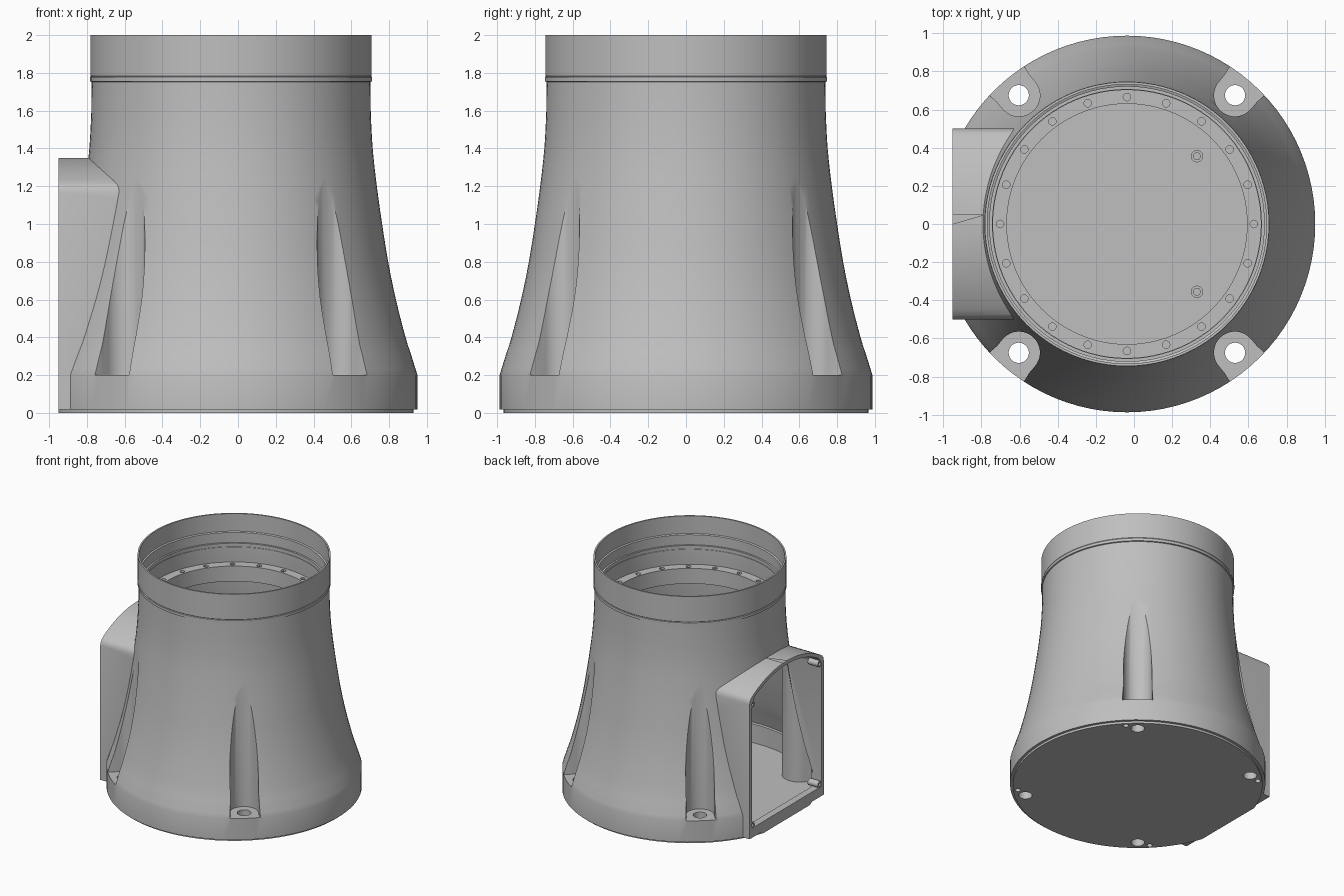
import bpy, bmesh, math
from mathutils import Vector

if "Cube" in bpy.data.objects:
    bpy.data.objects.remove(bpy.data.objects["Cube"], do_unlink=True)

AX = -0.037          # x of the round body's axis
FACE = -0.95         # x of the flat window face
SEG = 96

grey = bpy.data.materials.new("plain grey")
grey.use_nodes = True
grey.diffuse_color = (0.52, 0.52, 0.52, 1)
grey.node_tree.nodes["Principled BSDF"].inputs["Base Color"].default_value = (0.52, 0.52, 0.52, 1)


def make(name, bm):
    bmesh.ops.recalc_face_normals(bm, faces=bm.faces)
    me = bpy.data.meshes.new(name)
    bm.to_mesh(me)
    bm.free()
    me.materials.append(grey)
    ob = bpy.data.objects.new(name, me)
    bpy.context.collection.objects.link(ob)
    return ob


def lathe(name, pts, closed=False):
    """Revolve (radius, z) points round the body axis; open profiles get end caps."""
    bm = bmesh.new()
    rings = []
    for r, z in pts:
        rings.append([bm.verts.new((AX + r * math.cos(2 * math.pi * i / SEG),
                                    r * math.sin(2 * math.pi * i / SEG), z)) for i in range(SEG)])
    pairs = list(zip(rings, rings[1:]))
    if closed:
        pairs.append((rings[-1], rings[0]))
    else:
        bm.faces.new(rings[0])
        bm.faces.new(rings[-1])
    for a, b in pairs:
        for i in range(SEG):
            j = (i + 1) % SEG
            bm.faces.new((a[i], a[j], b[j], b[i]))
    return make(name, bm)


def prism(name, outline, offset):
    """Extrude a flat outline of 3D points along an offset vector."""
    bm = bmesh.new()
    a = [bm.verts.new(p) for p in outline]
    b = [bm.verts.new(Vector(p) + Vector(offset)) for p in outline]
    bm.faces.new(a)
    bm.faces.new(b)
    for i in range(len(a)):
        j = (i + 1) % len(a)
        bm.faces.new((a[i], a[j], b[j], b[i]))
    return make(name, bm)


def rod(name, x, y, z0, z1, r, n=24):
    return prism(name, [(x + r * math.cos(2 * math.pi * i / n),
                         y + r * math.sin(2 * math.pi * i / n), z0) for i in range(n)], (0, 0, z1 - z0))


def rod_x(name, y, z, x0, x1, r, n=16):
    return prism(name, [(x0, y + r * math.cos(2 * math.pi * i / n),
                         z + r * math.sin(2 * math.pi * i / n)) for i in range(n)], (x1 - x0, 0, 0))


def slab(x1):
    """Block filling everything with x below x1."""
    return prism("cutter", [(x1, -2, -1), (x1, 2, -1), (x1, 2, 3), (x1, -2, 3)], (-2, 0, 0))


def combine(ob, other, op="DIFFERENCE"):
    m = ob.modifiers.new("b", "BOOLEAN")
    m.operation, m.solver, m.object = op, "EXACT", other
    bpy.context.view_layer.objects.active = ob
    bpy.ops.object.modifier_apply(modifier=m.name)
    bpy.data.objects.remove(other, do_unlink=True)


def smooth_profile(pts, steps=3):
    """Catmull-Rom interpolation of (radius, z) points."""
    v = [Vector(p) for p in pts]
    v = [2 * v[0] - v[1]] + v + [2 * v[-1] - v[-2]]
    out = []
    for i in range(1, len(v) - 2):
        a, b, c, d = v[i - 1:i + 3]
        for k in range(steps):
            t = k / steps
            out.append(tuple(0.5 * (2 * b + (c - a) * t + (2 * a - 5 * b + 4 * c - d) * t * t
                                    + (3 * b - a - 3 * c + d) * t ** 3)))
    return out + [tuple(pts[-1])]


def pocket(sx, sy, half, z0, z1):
    """Upright slot round a bolt, open outwards."""
    ang = math.atan2(sy * 0.675, sx * 0.567)
    u = Vector((math.cos(ang), math.sin(ang), 0))
    t = Vector((-u.y, u.x, 0))
    o = Vector((AX, 0, z0))
    loc = [(1.2, half + 0.035), (0.99, half + 0.01), (0.93, half)]
    loc += [(0.88 - half * math.sin(a), half * math.cos(a))
            for a in [math.pi * i / 20 for i in range(21)]]
    loc += [(0.93, -half), (0.99, -half - 0.01), (1.2, -half - 0.035)]
    return prism("cutter", [o + u * a + t * b for a, b in loc], (0, 0, z1 - z0))


def arch(x, inset, bottom):
    """Arched window outline in the y-z plane."""
    R, cz = 0.908 - inset, 1.35 - 0.908
    w = 0.5 - inset
    side = [(w, bottom), (w, 1.165 - inset), (w - 0.006, 1.19 - inset), (w - 0.02, 1.21 - inset)]
    a0 = math.asin((w - 0.05) / R)
    top = [(R * math.sin(a0 * k / 10), cz + R * math.cos(a0 * k / 10)) for k in range(10, -11, -1)]
    pts = side + top + [(-y, z) for y, z in reversed(side)]
    return [(x, y, z) for y, z in pts]


CORNERS = [(sx, sy) for sx in (1, -1) for sy in (1, -1)]

# Flared body with flat window box
flare = smooth_profile([(0.987, 0.2), (0.956, 0.3), (0.924, 0.4), (0.873, 0.6), (0.832, 0.8),
                        (0.80, 1.0), (0.772, 1.2), (0.75, 1.4), (0.74, 1.58)])
housing = lathe("flared_housing", [(0.965, 0), (0.965, 0.018), (0.987, 0.018)] + flare + [(0.738, 1.76)])
combine(housing, prism("window_box", arch(-0.3, 0, 0.018), (-0.8, 0, 0)), "UNION")
combine(housing, slab(FACE))

# Hollow inside, leaving walls round the bolt pockets
cavity = lathe("cavity", [(0.945, 0.03), (0.945, 0.19)] + [(r - 0.035, z) for r, z in flare if 0.2 < z < 1.5]
               + [(0.705, 1.52), (0.705, 1.9)])
for sx, sy in CORNERS:
    combine(cavity, pocket(sx, sy, 0.14, -0.1, 1.45))
combine(cavity, slab(FACE + 0.06))
combine(housing, cavity)
combine(housing, prism("window_cutter", arch(-0.45, 0.03, 0.1), (-0.8, 0, 0)))

# Bolt pockets, bolt holes and small dowel holes
for sx, sy in CORNERS:
    combine(housing, pocket(sx, sy, 0.11, 0.2, 1.6))
    combine(housing, rod("cutter", AX + sx * 0.567, sy * 0.675, -0.1, 0.3, 0.053, 32))
    combine(housing, rod("cutter", AX + sx * 0.665, sy * 0.65, -0.1, 0.05, 0.022, 16))

# Top collar with stepped bore
collar = lathe("top_collar", [(0.738, 1.752), (0.747, 1.755), (0.747, 1.777), (0.742, 1.78), (0.745, 1.784),
                              (0.745, 2.0), (0.732, 2.0), (0.732, 1.85), (0.72, 1.845), (0.72, 1.735),
                              (0.702, 1.73), (0.702, 1.70), (0.73, 1.70)], True)

# Inner flange with a ring of screw holes
flange = lathe("inner_flange", [(0.63, 1.47), (0.63, 1.6), (0.715, 1.6), (0.715, 1.47)], True)
for i in range(20):
    a = math.pi * i / 10
    combine(flange, rod("cutter", AX + 0.665 * math.cos(a), 0.665 * math.sin(a), 1.55, 1.7, 0.02, 12))

parts = [housing, collar, flange]

# Floor bosses
for sy, side in ((1, "back"), (-1, "front")):
    boss = rod("floor_boss_" + side, 0.33, sy * 0.355, 0.02, 0.06, 0.032)
    combine(boss, rod("cutter", 0.33, sy * 0.355, 0.04, 0.1, 0.018))
    parts.append(boss)

# Screw bosses in the window corners
for sy, side in ((1, "back"), (-1, "front")):
    for z, level in ((0.12, "lower"), (1.15, "upper")):
        boss = rod_x(f"window_boss_{level}_{side}", sy * 0.453, z, FACE + 0.005, FACE + 0.1, 0.028)
        combine(boss, rod_x("cutter", sy * 0.453, z, FACE - 0.05, FACE + 0.06, 0.014))
        parts.append(boss)

for ob in parts:
    bpy.ops.object.select_all(action="DESELECT")
    ob.select_set(True)
    bpy.context.view_layer.objects.active = ob
    bpy.ops.object.shade_smooth_by_angle(angle=math.radians(30))
